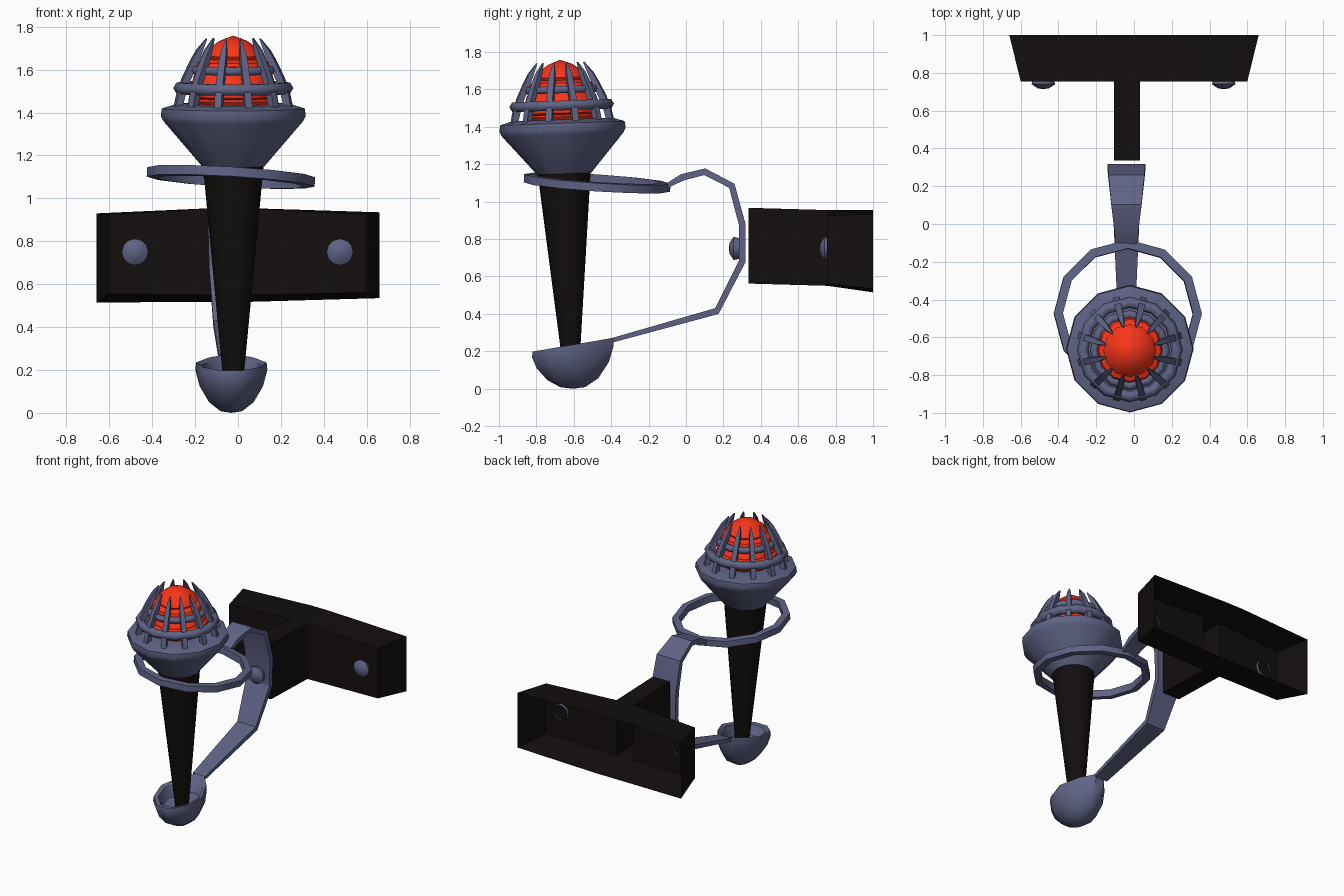
import bpy, bmesh, math
from mathutils import Vector, Matrix

if "Cube" in bpy.data.objects:
    bpy.data.objects.remove(bpy.data.objects["Cube"])


def material(name, color):
    m = bpy.data.materials.new(name)
    m.diffuse_color = (*color, 1)
    m.use_nodes = True
    m.node_tree.nodes["Principled BSDF"].inputs["Base Color"].default_value = m.diffuse_color
    return m


METAL = material("blue_metal", (0.115, 0.125, 0.235))
WOOD = material("dark_wood", (0.006, 0.0045, 0.004))
EMBER = material("ember", (0.95, 0.035, 0.01))


def finish(name, bm, mat, matrix=Matrix(), angle=40):
    bmesh.ops.recalc_face_normals(bm, faces=bm.faces)
    me = bpy.data.meshes.new(name)
    bm.to_mesh(me)
    bm.free()
    me.materials.append(mat)
    ob = bpy.data.objects.new(name, me)
    bpy.context.collection.objects.link(ob)
    ob.matrix_world = matrix
    bpy.ops.object.select_all(action='DESELECT')
    ob.select_set(True)
    bpy.context.view_layer.objects.active = ob
    bpy.ops.object.shade_smooth_by_angle(angle=math.radians(angle))
    return ob


def lathe(profile, n=12, closed=False, warp=None):
    """Revolve (radius, z) points about z; closed joins last point to first."""
    bm = bmesh.new()
    rings = []
    for r, z in profile:
        rings.append([bm.verts.new((r * math.cos(math.tau * i / n),
                                    r * math.sin(math.tau * i / n), z)) for i in range(n)])
    pairs = list(zip(rings, rings[1:])) + ([(rings[-1], rings[0])] if closed else [])
    for a, b in pairs:
        for i in range(n):
            j = (i + 1) % n
            bm.faces.new((a[i], a[j], b[j], b[i]))
    if warp:
        for v in bm.verts:
            v.co = warp(v.co)
    bmesh.ops.remove_doubles(bm, verts=bm.verts, dist=1e-5)
    return bm


def sweep(sections):
    """Skin a list of equal-sized vertex loops and cap both ends."""
    bm = bmesh.new()
    loops = [[bm.verts.new(p) for p in s] for s in sections]
    n = len(loops[0])
    for a, b in zip(loops, loops[1:]):
        for i in range(n):
            j = (i + 1) % n
            bm.faces.new((a[i], a[j], b[j], b[i]))
    bm.faces.new(loops[0])
    bm.faces.new(loops[-1])
    return bm


# torch leans slightly forward
TORCH = Matrix.Translation((-0.022, -0.61, 0)) @ Matrix.Rotation(0.036, 4, 'X')

finish("torch_shaft", lathe([(0, 0.13), (0.045, 0.13), (0.142, 1.16), (0, 1.16)]), WOOD, TORCH)
finish("torch_head", lathe([(0, 1.15), (0.145, 1.15), (0.325, 1.36), (0.338, 1.385), (0.333, 1.42),
                            (0.27, 1.44), (0.2, 1.44), (0, 1.44)]), METAL, TORCH)

# stepped ember core
finish("ember_core", lathe([(0, 1.76), (0.065, 1.735), (0.115, 1.70), (0.14, 1.665), (0.13, 1.65),
                            (0.165, 1.635), (0.175, 1.60), (0.155, 1.585), (0.185, 1.57),
                            (0.195, 1.535), (0.17, 1.525), (0.2, 1.51), (0.2, 1.475),
                            (0.175, 1.465), (0.19, 1.455), (0.17, 1.43), (0, 1.43)]),
       EMBER, TORCH, 50)


# cage hoops
def hoop(r, z, t, squash=1):
    return [(r + t * math.cos(k * math.tau / 6), z + t * squash * math.sin(k * math.tau / 6))
            for k in range(6)]


finish("cage_hoop_lower", lathe(hoop(0.25, 1.515, 0.03), 12, True), METAL, TORCH, 65)
finish("cage_hoop_upper", lathe(hoop(0.19, 1.60, 0.022), 12, True), METAL, TORCH, 65)

# cage ribs, curving in to a point
RIB = [(0.27, 1.41, 0.017), (0.255, 1.48, 0.017), (0.228, 1.56, 0.017),
       (0.19, 1.64, 0.016), (0.165, 1.69, 0.013), (0.13, 1.745, 0.003)]
for k in range(12):
    secs = [[(r + w, -w, z), (r + w, w, z), (r - w, w, z - w * 0.5), (r - w, -w, z - w * 0.5)]
            for r, z, w in RIB]
    finish(f"cage_rib_{k}", sweep(secs), METAL,
           TORCH @ Matrix.Rotation(math.tau * (k + 0.5) / 12, 4, 'Z'))

# tilted support ring
RING = (Matrix.Translation((-0.033, -0.475, 1.1)) @ Matrix.Rotation(-0.065, 4, 'X')
        @ Matrix.Rotation(0.06, 4, 'Y'))
finish("support_ring", lathe([(0.392, -0.022), (0.392, 0.022), (0.345, 0.025), (0.345, -0.025)],
                             12, True), METAL, RING)

# bent strap from ring down to the cup: y, z, width
PATH = [(-0.11, 1.08, 0.11), (-0.02, 1.13, 0.13), (0.10, 1.16, 0.16), (0.245, 1.085, 0.19),
        (0.30, 0.88, 0.2), (0.30, 0.68, 0.19), (0.165, 0.415, 0.15), (-0.39, 0.26, 0.10)]
secs = []
for i, (y, z, w) in enumerate(PATH):
    p, q = PATH[max(i - 1, 0)], PATH[min(i + 1, len(PATH) - 1)]
    t = Vector((0, q[0] - p[0], q[1] - p[1])).normalized()
    nrm = Vector((0, -t.z, t.y)) * (0.012 if i in (0, 7) else 0.018)
    c, side = Vector((-0.04, y, z)), Vector((w / 2, 0, 0))
    secs.append([c + side + nrm, c - side + nrm, c - side - nrm, c + side - nrm])
finish("strap", sweep(secs), METAL, angle=25)


# ladle-shaped foot cup with a raised back lip
def cup_warp(co):
    x, y, z = co
    narrow = 1 - 0.35 * max(0, y) * min(1, z / 0.2)
    y *= 0.23
    return Vector((x * 0.168 * narrow, y, z + y * 0.17 * z / 0.235))


finish("foot_cup", lathe([(0, 0), (0.3, 0.008), (0.62, 0.05), (0.88, 0.125), (1.0, 0.2), (0.98, 0.235),
                          (0.82, 0.225), (0.65, 0.15), (0, 0.12)], 10, warp=cup_warp),
       METAL, Matrix.Translation((-0.031, -0.605, 0)), 45)

# hollow T-shaped wall mount, open at the back: x, y, bottom z, top z
OUT = [(-0.66, 1, 0.515, 0.93), (-0.6, 0.755, 0.555, 0.925), (-0.105, 0.755, 0.55, 0.955),
       (-0.105, 0.335, 0.562, 0.967), (0.032, 0.335, 0.562, 0.967), (0.032, 0.755, 0.55, 0.955),
       (0.6, 0.755, 0.56, 0.925), (0.66, 1, 0.535, 0.935), (0.032, 1, 0.517, 0.955),
       (-0.105, 1, 0.517, 0.955)]
bm = bmesh.new()
low = [bm.verts.new((x, y, a)) for x, y, a, b in OUT]
top = [bm.verts.new((x, y, b)) for x, y, a, b in OUT]
for i in range(7):
    bm.faces.new((low[i], low[i + 1], top[i + 1], top[i]))
for v in (low, top):
    for quad in ((0, 1, 2, 9), (2, 3, 4, 5), (2, 5, 8, 9), (5, 6, 7, 8)):
        bm.faces.new([v[k] for k in quad])
finish("wall_mount", bm, WOOD, angle=15)

# domed rivets facing forward
for name, x, y in (("left", -0.48, 0.76), ("right", 0.475, 0.76), ("strap", -0.035, 0.275)):
    finish(f"rivet_{name}", lathe([(0.055, -0.01), (0.062, 0.02), (0.03, 0.042), (0, 0.046)]), METAL,
           Matrix.Translation((x, y, 0.75)) @ Matrix.Rotation(math.pi / 2, 4, 'X'))
